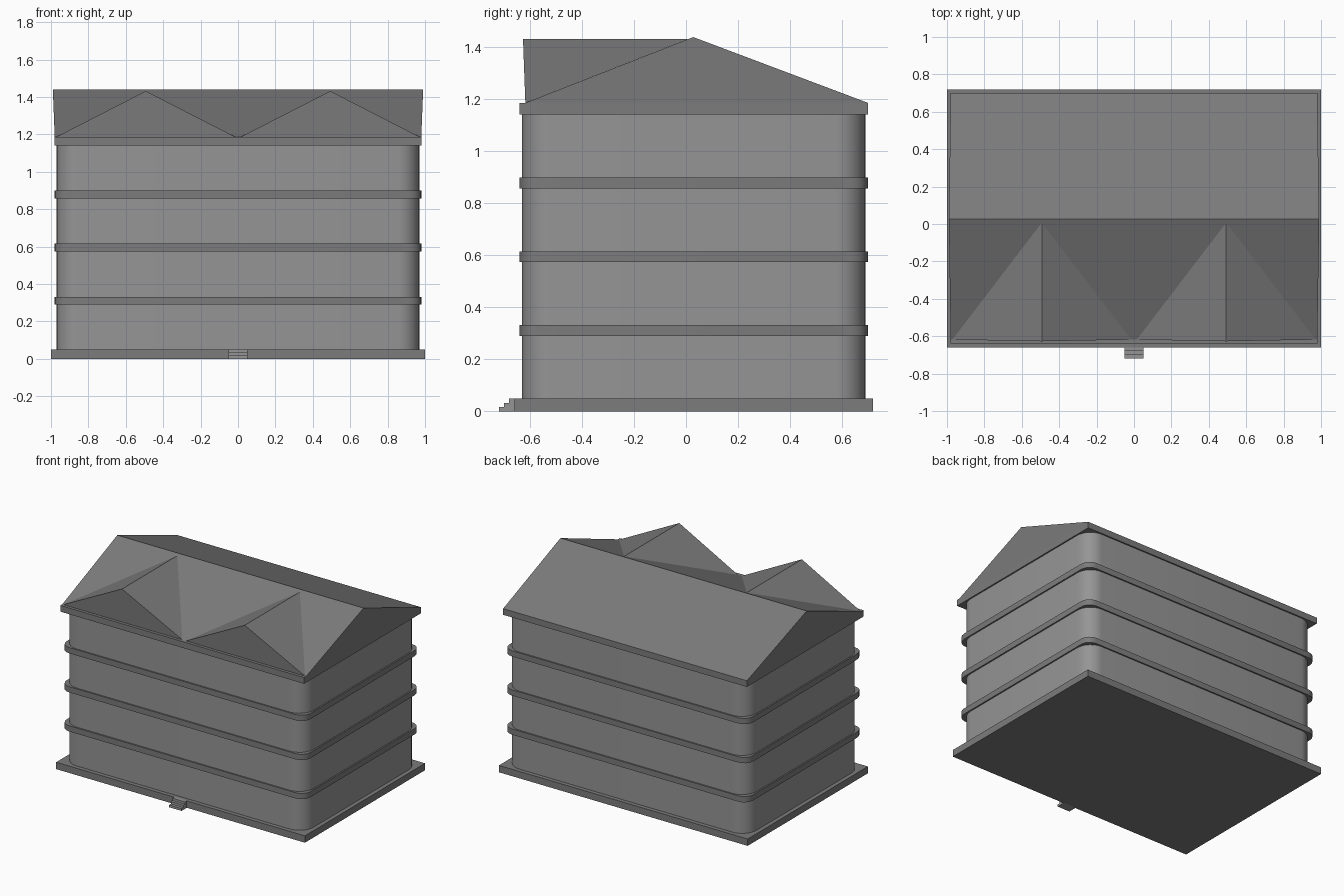
import bpy, bmesh, math

if "Cube" in bpy.data.objects:
    bpy.data.objects.remove(bpy.data.objects["Cube"])

def material(name, grey):
    mat = bpy.data.materials.new(name)
    mat.diffuse_color = (grey, grey, grey, 1)
    mat.use_nodes = True
    mat.node_tree.nodes["Principled BSDF"].inputs["Base Color"].default_value = mat.diffuse_color
    return mat

WALL = material("wall_grey", 0.3)
TRIM = material("trim_grey", 0.2)

def link(name, bm, mat):
    mesh = bpy.data.meshes.new(name)
    bmesh.ops.recalc_face_normals(bm, faces=bm.faces[:])
    bm.to_mesh(mesh)
    bm.free()
    mesh.materials.append(mat)
    obj = bpy.data.objects.new(name, mesh)
    bpy.context.collection.objects.link(obj)
    return obj

def box(name, x, y0, y1, z0, z1, mat=TRIM, radius=0, segments=1):
    """Box from half width x and extents, optionally with rounded vertical corners."""
    bm = bmesh.new()
    bmesh.ops.create_cube(bm, size=1)
    for v in bm.verts:
        v.co.x = x if v.co.x > 0 else -x
        v.co.y = y1 if v.co.y > 0 else y0
        v.co.z = z1 if v.co.z > 0 else z0
    if radius:
        upright = [e for e in bm.edges
                   if abs(e.verts[0].co.z - e.verts[1].co.z) > 1e-4]
        bmesh.ops.bevel(bm, geom=upright, offset=radius, offset_type='OFFSET',
                        segments=segments, profile=0.5, affect='EDGES')
    obj = link(name, bm, mat)
    if radius:
        bpy.ops.object.select_all(action='DESELECT')
        obj.select_set(True)
        bpy.context.view_layer.objects.active = obj
        bpy.ops.object.shade_smooth_by_angle(angle=math.radians(35))
    return obj

def solid(name, verts, faces):
    bm = bmesh.new()
    vs = [bm.verts.new(v) for v in verts]
    for f in faces:
        bm.faces.new([vs[i] for i in f])
    return link(name, bm, TRIM)

# Plinth and entrance steps
box("plinth", 1, -0.66, 0.72, 0, 0.05)
for i in range(3):
    box(f"step_{i + 1}", 0.05, -0.72 + 0.02 * i, -0.655, 0, 0.05 * (i + 1) / 3, WALL)

# Walls with rounded corners
box("walls", 0.97, -0.63, 0.69, 0.05, 1.144, WALL, 0.115, 8)

# Floor bands and cornice
for i, z in enumerate((0.29, 0.574, 0.858)):
    box(f"floor_band_{i + 1}", 0.98, -0.64, 0.7, z, z + 0.042, TRIM, 0.07, 4)
box("cornice", 0.98, -0.64, 0.7, 1.142, 1.187)

# Main gable roof, gables leaning slightly outwards
EAVE, RIDGE = 1.187, 1.44
solid("main_roof",
      [(-0.98, -0.618, EAVE), (0.98, -0.618, EAVE), (0.98, 0.7, EAVE),
       (-0.98, 0.7, EAVE), (-0.99, 0.028, RIDGE), (0.99, 0.028, RIDGE)],
      [(3, 2, 1, 0), (0, 1, 5, 4), (2, 3, 4, 5), (1, 2, 5), (3, 0, 4)])

# Two front cross gables
for side, s in (("left", -1), ("right", 1)):
    cx = s * 0.493
    solid(f"front_gable_{side}",
          [(cx - 0.478, -0.618, EAVE), (cx + 0.478, -0.618, EAVE),
           (cx, -0.627, 1.432), (cx, 0.007, 1.432)],
          [(0, 1, 2), (0, 2, 3), (1, 3, 2), (0, 3, 1)])
